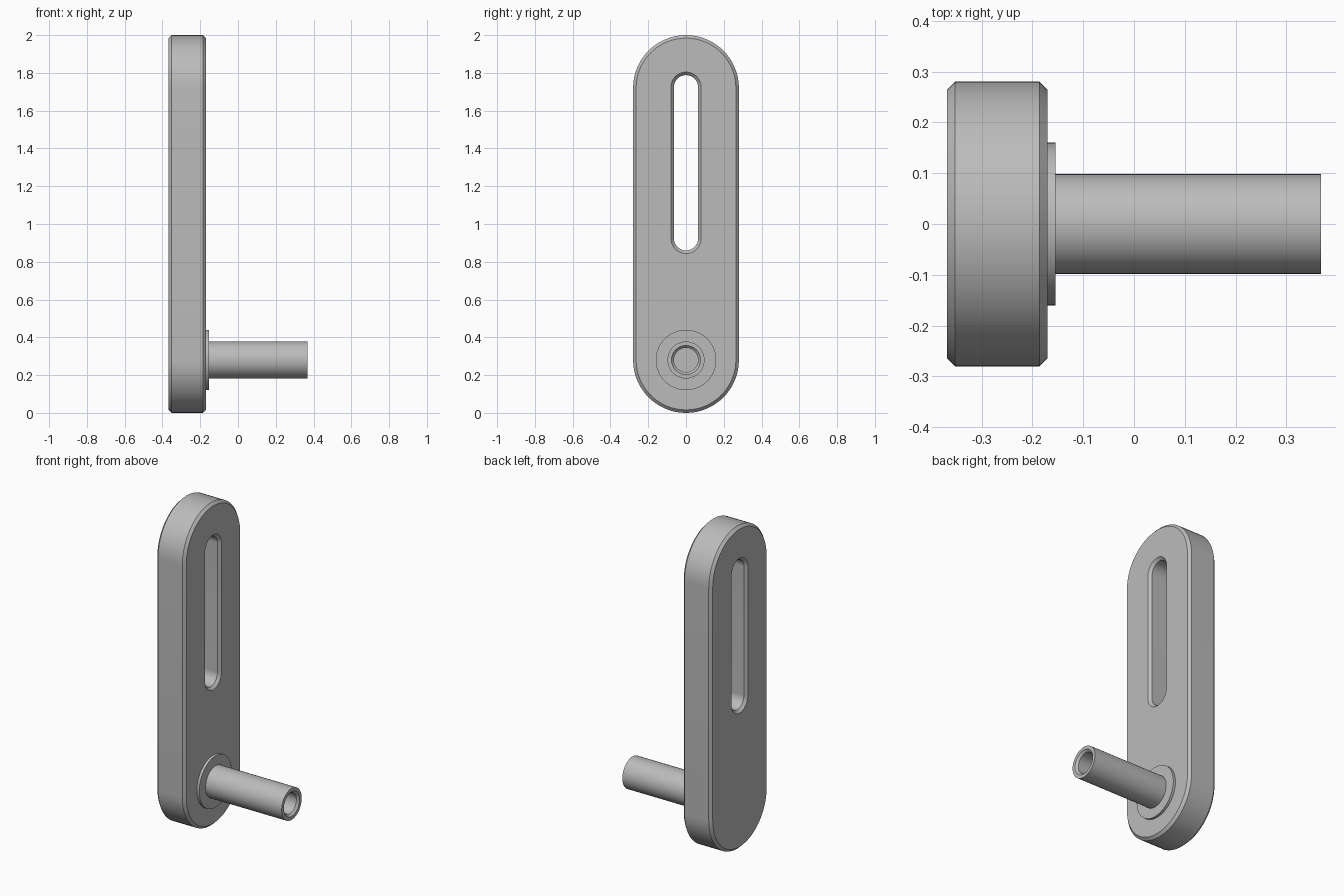
import bpy, bmesh, math

cube = bpy.data.objects.get("Cube")
if cube:
    bpy.data.objects.remove(cube)

GREY = (0.5, 0.5, 0.5, 1)
grey = bpy.data.materials.new("plain grey")
grey.use_nodes = True
grey.diffuse_color = GREY
grey.node_tree.nodes["Principled BSDF"].inputs["Base Color"].default_value = GREY

HALF = 32                      # segments per half circle
BACK, FACE, TIP = -0.368, -0.17, 0.368
CHAMFER = 0.016
PIN_Z = 0.28


def ring(bm, x, r, low, high):
    """Stadium outline at x, with half circles centred on low and high."""
    verts = []
    for start, z in ((0, high), (math.pi, low)):
        for i in range(HALF + 1):
            a = start + math.pi * i / HALF
            verts.append(bm.verts.new((x, r * math.cos(a), z + r * math.sin(a))))
    return verts


def loft(name, sections, closed=False):
    """Skin a list of (x, radius, low, high) outlines; cap or close the ends."""
    bm = bmesh.new()
    rings = [ring(bm, *s) for s in sections]
    pairs = list(zip(rings, rings[1:]))
    if closed:
        pairs.append((rings[-1], rings[0]))
    else:
        bm.faces.new(rings[0])
        bm.faces.new(rings[-1])
    for a, b in pairs:
        for i in range(len(a)):
            j = (i + 1) % len(a)
            bm.faces.new((a[i], a[j], b[j], b[i]))
    bmesh.ops.remove_doubles(bm, verts=bm.verts, dist=1e-5)
    bmesh.ops.recalc_face_normals(bm, faces=bm.faces)
    mesh = bpy.data.meshes.new(name)
    bm.to_mesh(mesh)
    bm.free()
    mesh.materials.append(grey)
    obj = bpy.data.objects.new(name, mesh)
    bpy.context.collection.objects.link(obj)
    bpy.ops.object.select_all(action='DESELECT')
    obj.select_set(True)
    bpy.context.view_layer.objects.active = obj
    bpy.ops.object.shade_smooth_by_angle(angle=math.radians(25))
    return obj


def turned(name, profile):
    """Round part on the pin axis from (x, radius) points."""
    return loft(name, [(x, r, PIN_Z, PIN_Z) for x, r in profile])


# Slotted arm plate, chamfered on both faces and around the slot
outer, slot = (0.28, 1.72), (0.924, 1.724)
loft("arm_plate", [
    (BACK, 0.28 - CHAMFER, *outer),
    (BACK + CHAMFER, 0.28, *outer),
    (FACE - CHAMFER, 0.28, *outer),
    (FACE, 0.28 - CHAMFER, *outer),
    (FACE, 0.08, *slot),
    (FACE - CHAMFER, 0.064, *slot),
    (BACK + CHAMFER, 0.064, *slot),
    (BACK, 0.08, *slot),
], closed=True)

# Shoulder washer at the foot of the pin
turned("pin_shoulder", [(FACE - 0.01, 0.16), (FACE + 0.016, 0.16)])

# Pin with a countersunk blind bore
turned("handle_pin", [
    (FACE, 0.098), (TIP, 0.098), (TIP, 0.077),
    (TIP - 0.013, 0.064), (TIP - 0.28, 0.064),
])
